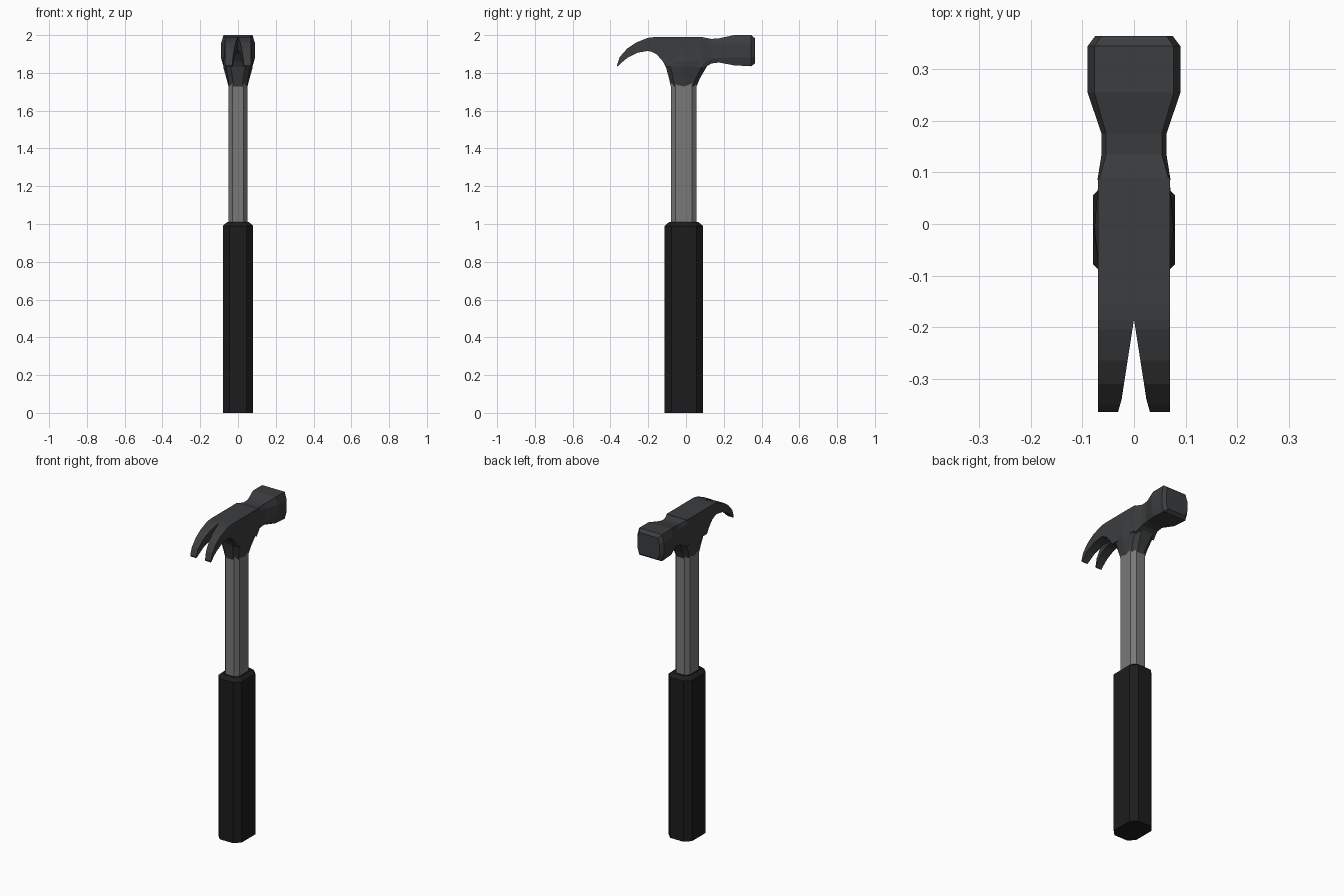
import bpy, bmesh

if "Cube" in bpy.data.objects:
    bpy.data.objects.remove(bpy.data.objects["Cube"])


def material(name, r, g, b):
    m = bpy.data.materials.new(name)
    m.diffuse_color = (r, g, b, 1)
    m.use_nodes = True
    m.node_tree.nodes["Principled BSDF"].inputs["Base Color"].default_value = m.diffuse_color
    return m


STEEL = material("dark_steel", 0.045, 0.047, 0.05)
CHROME = material("grey_steel", 0.19, 0.19, 0.19)
RUBBER = material("black_rubber", 0.012, 0.012, 0.012)


def loft(bm, rings):
    """Skin a list of equal-length rings and cap both ends."""
    vs = [[bm.verts.new(p) for p in ring] for ring in rings]
    n = len(vs[0])
    for a, b in zip(vs, vs[1:]):
        for i in range(n):
            bm.faces.new((a[i], a[(i + 1) % n], b[(i + 1) % n], b[i]))
    bm.faces.new(vs[0][::-1])
    bm.faces.new(vs[-1])


def finish(bm, name, mat):
    bmesh.ops.recalc_face_normals(bm, faces=bm.faces)
    me = bpy.data.meshes.new(name)
    bm.to_mesh(me)
    bm.free()
    ob = bpy.data.objects.new(name, me)
    me.materials.append(mat)
    bpy.context.collection.objects.link(ob)
    return ob


def octagon(z, hx, y0, y1, cx, cy):
    return [(hx, y0 + cy, z), (hx, y1 - cy, z), (hx - cx, y1, z), (cx - hx, y1, z),
            (-hx, y1 - cy, z), (-hx, y0 + cy, z), (cx - hx, y0, z), (hx - cx, y0, z)]


# Rubber grip with a bevelled shoulder
bm = bmesh.new()
loft(bm, [octagon(0, .08, -.113, .09, .035, .035),
          octagon(.99, .08, -.113, .09, .035, .035),
          octagon(1.01, .058, -.09, .066, .025, .028)])
finish(bm, "grip", RUBBER)

# Steel shaft
bm = bmesh.new()
loft(bm, [octagon(z, .05, -.08, .056, .02, .025) for z in (1.0, 1.75)])
finish(bm, "shaft", CHROME)

# Split claw running into the flat head body: top (y, z) and underside (y, z)
CLAW = [(-.365, 1.84, -.362, 1.832), (-.35, 1.885, -.34, 1.855), (-.31, 1.93, -.31, 1.88),
        (-.265, 1.96, -.255, 1.907), (-.205, 1.984, -.205, 1.916), (-.185, 1.988, -.185, 1.913),
        (-.155, 1.99, -.155, 1.898), (-.122, 1.99, -.122, 1.86), (-.10, 1.99, -.105, 1.83),
        (.09, 1.99, .09, 1.83)]


def slit(y):
    return max(0, min(.026, (-.185 - y) * .155) + max(0, -.345 - y) * .25)


bm = bmesh.new()
for s in (-1, 1):
    loft(bm, [[(s * slit(a), a, b), (s * .07, a, b), (s * .07, c, d), (s * slit(c), c, d)]
              for a, b, c, d in CLAW])
bmesh.ops.remove_doubles(bm, verts=bm.verts, dist=.0005)
# drop the doubled inner wall where the two halves meet
inner = [f for f in bm.faces if all(abs(v.co.x) < .0005 for v in f.verts)]
bmesh.ops.delete(bm, geom=inner, context='FACES')
finish(bm, "claw", STEEL)


# Socket under the head, with a ridge down each cheek
def socket(z, w, corner, y0, y1, c):
    half = [(corner - .025, y0), (corner, y0 + c), (w, -.01), (corner, y1 - c), (corner - .025, y1)]
    return [(x, y, z) for x, y in half] + [(-x, y, z) for x, y in half[::-1]]


bm = bmesh.new()
loft(bm, [socket(1.728, .05, .047, -.08, .056, .02),
          socket(1.77, .061, .053, -.09, .073, .022),
          socket(1.83, .078, .063, -.106, .108, .025),
          socket(1.86, .077, .067, -.122, .128, .022),
          socket(1.95, .068, .066, -.122, .128, .022)])
finish(bm, "socket", STEEL)


# Neck and striking face: y, half width, bottom, top, corner cut
def section(y, hx, z0, z1, cx, cz):
    return [(x, y, z) for x, _, z in
            [(p[0], 0, p[1]) for p in
             [(hx, z0 + cz), (hx, z1 - cz), (hx - cx, z1), (cx - hx, z1),
              (-hx, z1 - cz), (-hx, z0 + cz), (cx - hx, z0), (hx - cx, z0)]]]


bm = bmesh.new()
loft(bm, [section(.085, .071, 1.82, 1.989, .003, .02),
          section(.135, .063, 1.85, 1.98, .009, .025),
          section(.175, .063, 1.855, 1.983, .009, .025),
          section(.255, .09, 1.84, 2.0, .013, .045),
          section(.345, .09, 1.835, 2.0, .013, .045),
          section(.365, .075, 1.85, 1.983, .012, .035)])
finish(bm, "striking_face", STEEL)
